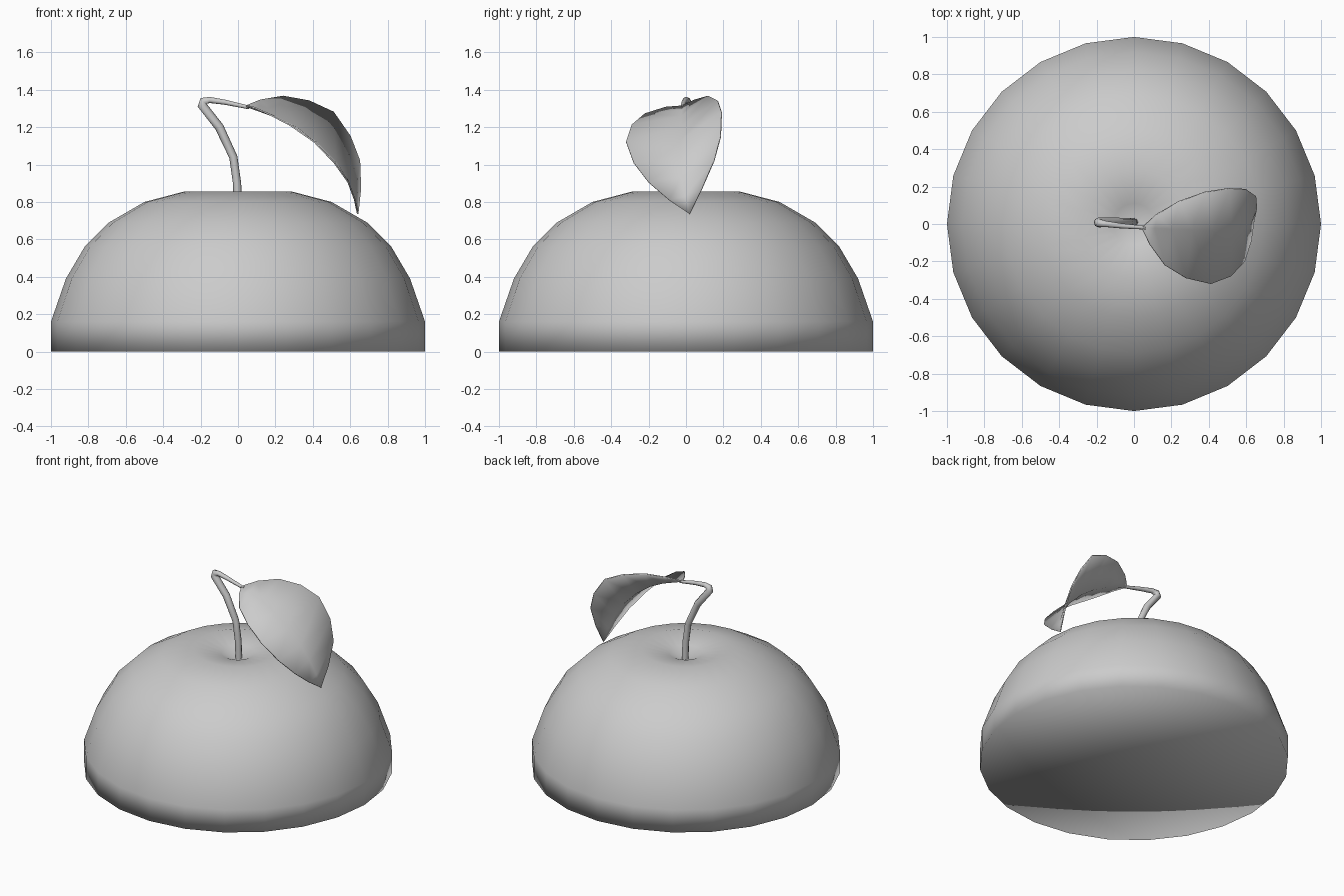
import bpy, bmesh
from math import cos, sin, pi

if "Cube" in bpy.data.objects:
    bpy.data.objects.remove(bpy.data.objects["Cube"])

SIDES = 24


def finish(bm, name):
    bmesh.ops.recalc_face_normals(bm, faces=bm.faces)
    for f in bm.faces:
        f.smooth = True
    me = bpy.data.meshes.new(name)
    bm.to_mesh(me)
    bm.free()
    ob = bpy.data.objects.new(name, me)
    bpy.context.collection.objects.link(ob)
    return ob


# Half fruit: lathed profile with a shallow dimple on top and a flat cut base
profile = [(1, 0), (1, 0.16), (0.92, 0.39), (0.82, 0.56), (0.69, 0.69),
           (0.5, 0.8), (0.29, 0.855), (0.11, 0.82)]
bm = bmesh.new()
rings = [[bm.verts.new((r * cos(2 * pi * i / SIDES), r * sin(2 * pi * i / SIDES), z))
          for i in range(SIDES)] for r, z in profile]
for a, b in zip(rings, rings[1:]):
    for i in range(SIDES):
        j = (i + 1) % SIDES
        bm.faces.new((a[i], a[j], b[j], b[i]))
for ring, z in ((rings[0], 0), (rings[-1], 0.77)):
    centre = bm.verts.new((0, 0, z))
    for i in range(SIDES):
        bm.faces.new((ring[i], ring[(i + 1) % SIDES], centre))
finish(bm, "half_fruit")

# Stem: bent tapering tube, rising from the dimple then turning to the leaf
path = [(0, 0.01, 0.765, 0.022), (-0.005, 0.01, 0.9, 0.022), (-0.025, 0.01, 1.04, 0.022),
        (-0.1, 0.01, 1.2, 0.024), (-0.19, 0.008, 1.315, 0.026), (-0.185, 0.005, 1.34, 0.022),
        (-0.15, 0.0, 1.345, 0.017), (-0.07, -0.01, 1.333, 0.014), (0.06, -0.02, 1.305, 0.01)]
cu = bpy.data.curves.new("stem", 'CURVE')
cu.dimensions = '3D'
cu.bevel_depth = 1.0
cu.bevel_resolution = 2
cu.use_fill_caps = True
sp = cu.splines.new('POLY')
sp.points.add(len(path) - 1)
for p, (x, y, z, r) in zip(sp.points, path):
    p.co = (x, y, z, 1)
    p.radius = r
sp.use_smooth = True
bpy.context.collection.objects.link(bpy.data.objects.new("stem", cu))

# Leaf: two halves folded along a drooping midrib
base, tip = (0.04, -0.02, 1.312), (0.64, 0.02, 0.735)
back_edge = [(0.12, 0.05, 1.345), (0.24, 0.12, 1.365), (0.38, 0.17, 1.34), (0.51, 0.19, 1.28),
             (0.6, 0.185, 1.15), (0.65, 0.15, 1.02), (0.655, 0.085, 0.87)]
midrib = [(0.11, -0.022, 1.288), (0.2, -0.026, 1.255), (0.31, -0.03, 1.2), (0.42, -0.035, 1.12),
          (0.52, -0.035, 1.02), (0.58, -0.025, 0.93), (0.62, -0.005, 0.83)]
front_edge = [(0.085, -0.11, 1.305), (0.165, -0.22, 1.27), (0.28, -0.29, 1.21), (0.41, -0.32, 1.12),
              (0.515, -0.28, 1.01), (0.59, -0.2, 0.905), (0.625, -0.09, 0.81)]
bm = bmesh.new()
b, t = bm.verts.new(base), bm.verts.new(tip)
cols = [[bm.verts.new(p) for p in col] for col in (back_edge, midrib, front_edge)]
for c, d in zip(cols, cols[1:]):
    bm.faces.new((b, c[0], d[0]))
    bm.faces.new((c[-1], t, d[-1]))
    for i in range(len(c) - 1):
        bm.faces.new((c[i], c[i + 1], d[i + 1], d[i]))
leaf = finish(bm, "leaf")
mod = leaf.modifiers.new("thickness", 'SOLIDIFY')
mod.thickness = 0.008
mod.offset = 0
